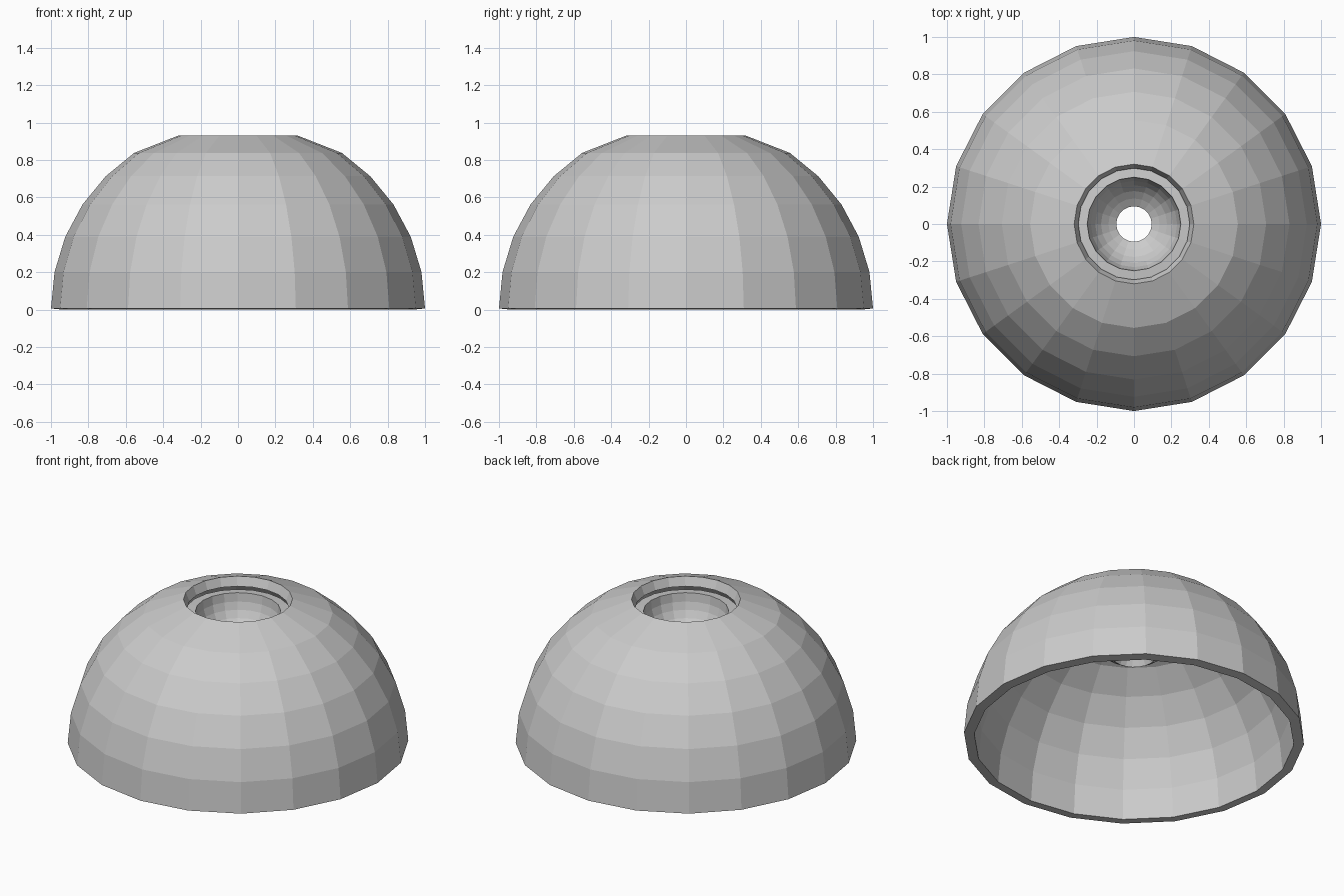
import bpy, bmesh
from math import sin, cos, pi, radians

if "Cube" in bpy.data.objects:
    bpy.data.objects.remove(bpy.data.objects["Cube"])

SEGMENTS = 20
WALL = 0.06


def shell(name, radius, hole, z, flip=False):
    """Low-poly hemisphere with an open pole, thickened inwards."""
    angles = [radians(11.25 * k) for k in range(7)]
    profile = [(radius * cos(a), radius * sin(a)) for a in angles]
    profile[-1] = (hole, profile[-1][1])
    bm = bmesh.new()
    rings = [[bm.verts.new((r * cos(2 * pi * i / SEGMENTS),
                            r * sin(2 * pi * i / SEGMENTS), h))
              for i in range(SEGMENTS)] for r, h in profile]
    for low, high in zip(rings, rings[1:]):
        for i in range(SEGMENTS):
            j = (i + 1) % SEGMENTS
            bm.faces.new((low[i], low[j], high[j], high[i]))
    mesh = bpy.data.meshes.new(name)
    bm.to_mesh(mesh)
    bm.free()
    obj = bpy.data.objects.new(name, mesh)
    bpy.context.collection.objects.link(obj)
    obj.location.z = z
    if flip:
        obj.rotation_euler.x = pi
    solid = obj.modifiers.new("wall", 'SOLIDIFY')
    solid.thickness = WALL
    solid.offset = -1
    return obj


# Large outer dome, open at the bottom and at the top
shell("outer_dome", 1.0, 0.32, 0.006)

# Small upside-down bowl set under the top opening
shell("inner_bowl", 0.31, 0.127, 0.849, flip=True)
